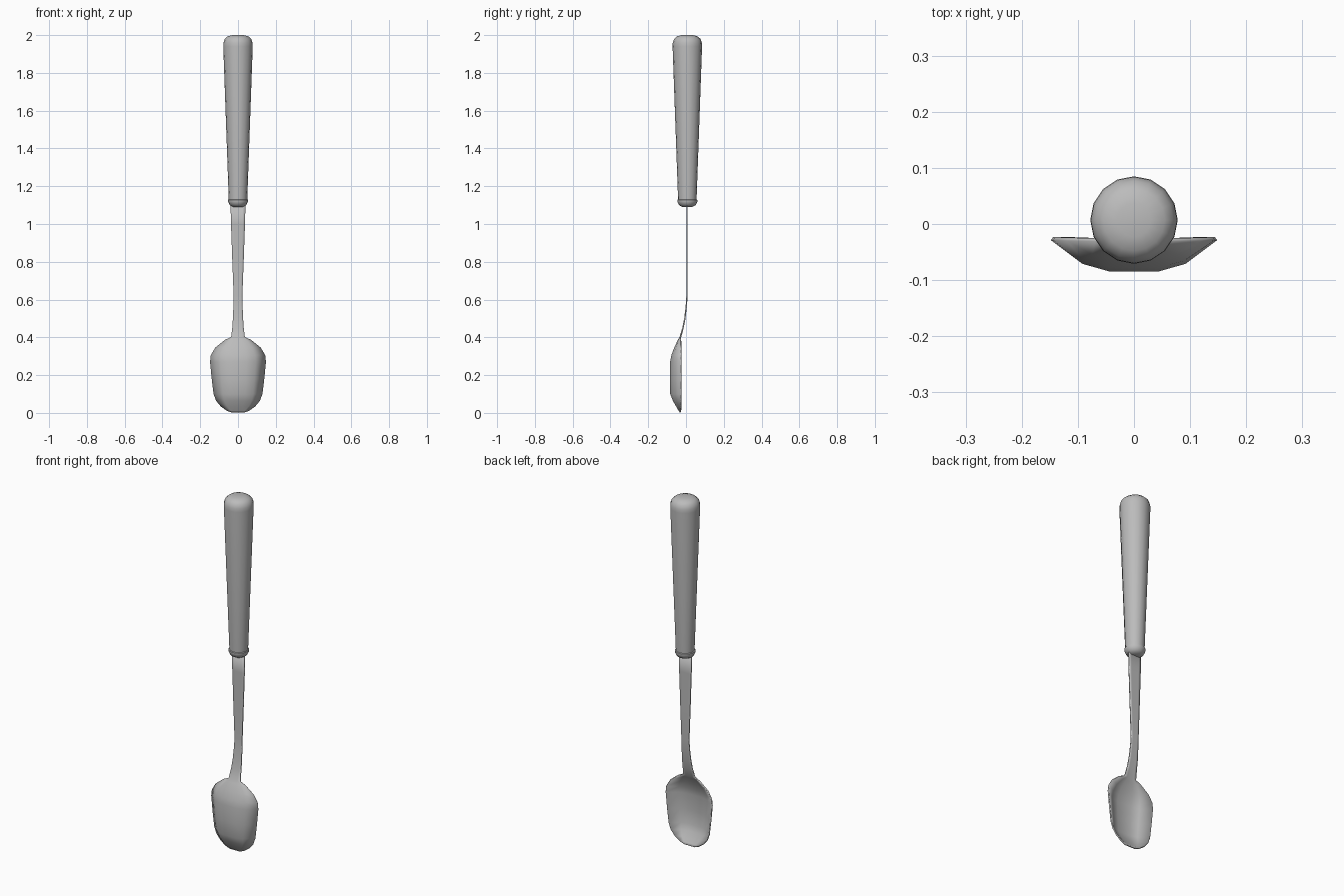
import bpy
import bmesh
import math

old = bpy.data.objects.get("Cube")
if old:
    bpy.data.objects.remove(old)

grey = bpy.data.materials.new("plain grey")
grey.use_nodes = True
colour = (0.5, 0.5, 0.5, 1)
grey.diffuse_color = colour
grey.node_tree.nodes["Principled BSDF"].inputs["Base Color"].default_value = colour


def make_object(name, bm, angle):
    bmesh.ops.recalc_face_normals(bm, faces=bm.faces)
    mesh = bpy.data.meshes.new(name)
    bm.to_mesh(mesh)
    bm.free()
    mesh.materials.append(grey)
    obj = bpy.data.objects.new(name, mesh)
    bpy.context.collection.objects.link(obj)
    bpy.ops.object.select_all(action="DESELECT")
    obj.select_set(True)
    bpy.context.view_layer.objects.active = obj
    bpy.ops.object.shade_smooth_by_angle(angle=math.radians(angle))
    return obj


def skin(bm, rings, closed):
    """Join neighbouring rows of vertices with quads."""
    for a, b in zip(rings, rings[1:]):
        n = len(a)
        for i in range(n if closed else n - 1):
            j = (i + 1) % n
            bm.faces.new((a[i], a[j], b[j], b[i]))


# Handle: tapered turned grip with a rounded end and a small collar
SIDES = 16
CENTRE_Y = 0.007
handle_profile = [(0.026, 1.09), (0.044, 1.10), (0.053, 1.118), (0.053, 1.128),
                  (0.049, 1.13), (0.078, 1.94), (0.077, 1.96), (0.07, 1.98),
                  (0.055, 1.993), (0.03, 2.0)]
bm = bmesh.new()
rings = []
for r, z in handle_profile:
    angles = [2 * math.pi * i / SIDES for i in range(SIDES)]
    rings.append([bm.verts.new((r * math.cos(a), CENTRE_Y + r * math.sin(a), z))
                  for a in angles])
skin(bm, rings, True)
bm.faces.new(rings[0])
bm.faces.new(rings[-1])
make_object("handle", bm, 50)

# Shank and bowl: one thin sheet, rows of (height, half width, rim y, depth)
rows = [(1.12, 0.04, 0.005, 0), (1.0, 0.037, 0.005, 0), (0.8, 0.03, 0.005, 0),
        (0.62, 0.023, 0.005, 0), (0.57, 0.024, 0.002, 0), (0.5, 0.027, -0.006, 0),
        (0.45, 0.03, -0.016, 0), (0.4, 0.036, -0.029, 0.002),
        (0.385, 0.068, -0.028, 0.012), (0.345, 0.118, -0.027, 0.032),
        (0.305, 0.142, -0.026, 0.048), (0.27, 0.146, -0.026, 0.055),
        (0.18, 0.137, -0.026, 0.055), (0.1, 0.127, -0.026, 0.054),
        (0.065, 0.114, -0.026, 0.04), (0.035, 0.089, -0.027, 0.022),
        (0.013, 0.058, -0.028, 0.008), (0.003, 0.032, -0.029, 0)]
section = [(-1, 0), (-0.62, 0.76), (-0.3, 1), (0.3, 1), (0.62, 0.76), (1, 0)]
bm = bmesh.new()
sheet = [[bm.verts.new((w * u, y - depth * v, z)) for u, v in section]
         for z, w, y, depth in rows]
skin(bm, sheet, False)
blade = make_object("shank_and_bowl", bm, 50)
solid = blade.modifiers.new("sheet thickness", "SOLIDIFY")
solid.thickness = 0.007
solid.offset = 0
